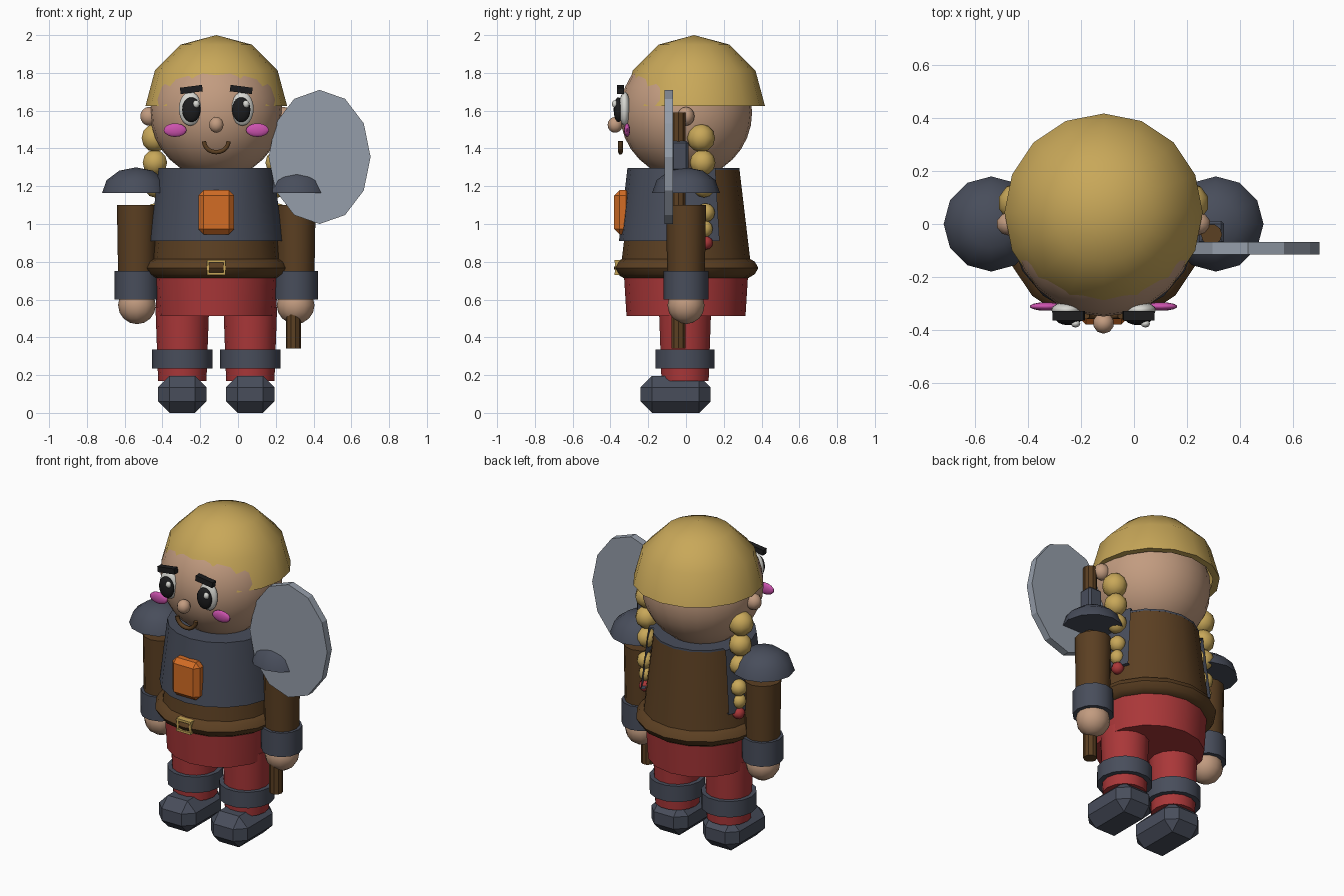
import bpy, bmesh, math
from mathutils import Matrix, Vector

if "Cube" in bpy.data.objects:
    bpy.data.objects.remove(bpy.data.objects["Cube"])

CX = -0.115  # body centre line


def mat(name, r, g, b):
    m = bpy.data.materials.new(name)
    m.diffuse_color = (r, g, b, 1)
    m.use_nodes = True
    m.node_tree.nodes["Principled BSDF"].inputs["Base Color"].default_value = m.diffuse_color
    return m


GOLD = mat("gold hair", .58, .39, .10)
SKIN = mat("skin", .54, .33, .215)
RED = mat("red cloth", .40, .038, .04)
BROWN = mat("brown leather", .105, .05, .016)
STEEL = mat("dark steel", .065, .075, .105)
BLADE = mat("pale steel", .30, .34, .40)
ORANGE = mat("orange gem", .65, .15, .018)
PINK = mat("pink blush", .60, .085, .42)
BLACK = mat("black", .012, .012, .013)
WHITE = mat("eye white", .68, .68, .64)


def make(name, bm, material, angle=35):
    bmesh.ops.recalc_face_normals(bm, faces=bm.faces)
    me = bpy.data.meshes.new(name)
    bm.to_mesh(me)
    bm.free()
    ob = bpy.data.objects.new(name, me)
    bpy.context.collection.objects.link(ob)
    me.materials.append(material)
    bpy.ops.object.select_all(action='DESELECT')
    ob.select_set(True)
    bpy.context.view_layer.objects.active = ob
    if angle:
        bpy.ops.object.shade_smooth_by_angle(angle=math.radians(angle))
    return ob


def ball(name, loc, size, material, seg=12, rings=8):
    bm = bmesh.new()
    bmesh.ops.create_uvsphere(bm, u_segments=seg, v_segments=rings, radius=1)
    bm.transform(Matrix.Translation(loc) @ Matrix.Diagonal((*size, 1)))
    return make(name, bm, material, 60)


def lathe(name, loc, profile, material, seg=16, start=0, sweep=360, angle=35, cap=True):
    """Spin (radius, z) points about a vertical axis."""
    bm = bmesh.new()
    full = sweep == 360
    n = seg if full else seg + 1
    rings = []
    for r, z in profile:
        ring = []
        for i in range(n):
            a = math.radians(start + sweep * i / seg)
            ring.append(bm.verts.new((r * math.cos(a), r * math.sin(a), z)))
        rings.append(ring)
    for lo, hi in zip(rings, rings[1:]):
        for i in range(seg):
            j = (i + 1) % n
            bm.faces.new((lo[i], lo[j], hi[j], hi[i]))
    if cap and full:
        bm.faces.new(rings[0])
        bm.faces.new(rings[-1])
    bmesh.ops.remove_doubles(bm, verts=bm.verts, dist=1e-5)
    bm.transform(Matrix.Translation(loc))
    return make(name, bm, material, angle)


def box(name, loc, size, material, bevel=0.0, turn=0.0):
    bm = bmesh.new()
    bmesh.ops.create_cube(bm, size=1)
    bm.transform(Matrix.Diagonal((*size, 1)))
    if bevel:
        bmesh.ops.bevel(bm, geom=bm.edges[:], offset=bevel, segments=1, affect='EDGES')
    bm.transform(Matrix.Translation(loc) @ Matrix.Rotation(turn, 4, 'Y'))
    return make(name, bm, material, 0)


def dome(rad, height, steps):
    """Profile of a half ellipsoid, rim first."""
    return [(rad * math.cos(math.pi / 2 * i / steps), height * math.sin(math.pi / 2 * i / steps))
            for i in range(steps + 1)]


# head and hair cap
ball("head", (CX, 0, 1.59), (.35, .35, .35), SKIN, 24, 16)
ball("nose", (CX, -.375, 1.525), (.04, .04, .042), SKIN, 10, 8)
lathe("hair_cap", (CX, .043, 1.625), [(.335, 0)] + dome(.375, .375, 3), GOLD, 16,
      angle=50, cap=False)

# torso, chest plate, belt and skirt
lathe("torso", (CX, 0, 0), [(.345, .77), (.283, 1.29)], BROWN)
lathe("neck_disc", (CX, 0, 0), [(.284, 1.285), (.284, 1.297)], STEEL)
lathe("chest_plate", (CX, 0, 0),
      [(.33, .91), (.355, .91), (.31, 1.297), (.27, 1.297)], STEEL, 12, 150, 240)
lathe("belt", (CX, 0, 0), [(.33, .714), (.365, .735), (.383, .767), (.365, .80), (.33, .82)],
      BROWN, 16, angle=50)
lathe("skirt", (CX, 0, 0), [(.315, .513), (.328, .72)], RED, 16)

# chest gem and buckle
box("gem", (CX, -.335, 1.062), (.19, .09, .235), ORANGE, .028)
for z in (.737, .803):
    box("buckle_bar", (CX, -.362, z), (.10, .035, .014), GOLD)
for s in (-1, 1):
    box("buckle_side", (CX + s * .044, -.358, .77), (.012, .035, .07), GOLD)

for s in (-1, 1):
    # face details
    ball("ear", (CX + s * .355, 0, 1.57), (.05, .045, .05), SKIN, 10, 8)
    ball("eye", (CX + s * .138, -.325, 1.61), (.06, .03, .09), WHITE, 16, 10)
    ball("pupil", (CX + s * .132, -.358, 1.605), (.05, .025, .066), BLACK, 14, 10)
    ball("eye_glint", (CX + s * .132 + .026, -.377, 1.635), (.018, .015, .02), WHITE, 8, 6)
    ball("cheek", (CX + s * .218, -.312, 1.497), (.062, .016, .036), PINK, 14, 8)
    box("eyebrow", (CX + s * .132, -.347, 1.712), (.118, .035, .034), BLACK, 0, s * .13)

    # arm
    ax = CX + s * .42
    lathe("arm", (ax, 0, 0), [(.098, .62), (.106, 1.1)], BROWN, 12)
    lathe("wrist_cuff", (ax, 0, 0), [(.118, .6), (.118, .75)], STEEL, 12)
    ball("hand", (ax, 0, .57), (.1, .098, .1), SKIN, 12, 8)
    lathe("shoulder_guard", (ax + s * .005, 0, 1.163), dome(.18, .137, 3), STEEL, 12, angle=60)

    # leg
    lx = CX + s * .18
    lathe("leg", (lx, -.005, 0), [(.128, .17), (.142, .56)], RED, 14)
    lathe("knee_cuff", (lx, -.005, 0), [(.16, .235), (.16, .335)], STEEL, 14)
    box("shoe", (lx, -.055, .098), (.256, .37, .195), STEEL, .06)

    # braid with ribbon
    for r, z in ((.074, 1.455), (.068, 1.325), (.06, 1.20), (.05, 1.06)):
        ball("braid_bead", (CX + s * .325, .08 + (1.455 - z) * .06, z), (r, r, r), GOLD, 10, 6)
    ball("braid_ribbon", (CX + s * .325, .105, .90), (.038, .038, .036), RED, 8, 6)
    ball("braid_tip", (CX + s * .325, .10, .975), (.042, .042, .045), GOLD, 10, 6)

# smiling mouth
cu = bpy.data.curves.new("mouth", 'CURVE')
cu.dimensions = '3D'
cu.bevel_depth = .013
cu.bevel_resolution = 1
cu.use_fill_caps = True
sp = cu.splines.new('POLY')
sp.points.add(10)
for i, p in enumerate(sp.points):
    a = math.pi + math.pi * i / 10
    p.co = (CX + .065 * math.cos(a), -.347, 1.438 + .058 * math.sin(a), 1)
cu.materials.append(BROWN)
bpy.context.collection.objects.link(bpy.data.objects.new("mouth", cu))

# axe: handle, socket, oval blade
HX = .293
lathe("axe_handle", (HX, -.04, 0), [(.04, .34), (.04, 1.59)], BROWN, 10)
box("axe_socket", (HX, -.033, 1.36), (.095, .09, .16), STEEL, .012)
bm = bmesh.new()
bmesh.ops.create_cone(bm, cap_ends=True, segments=12, radius1=1, radius2=1, depth=.046)
bm.transform(Matrix.Translation((.432, -.092, 1.355)) @ Matrix.Diagonal((.27, 1, .355, 1))
             @ Matrix.Rotation(math.pi / 2, 4, 'X'))
make("axe_blade", bm, BLADE, 20)
